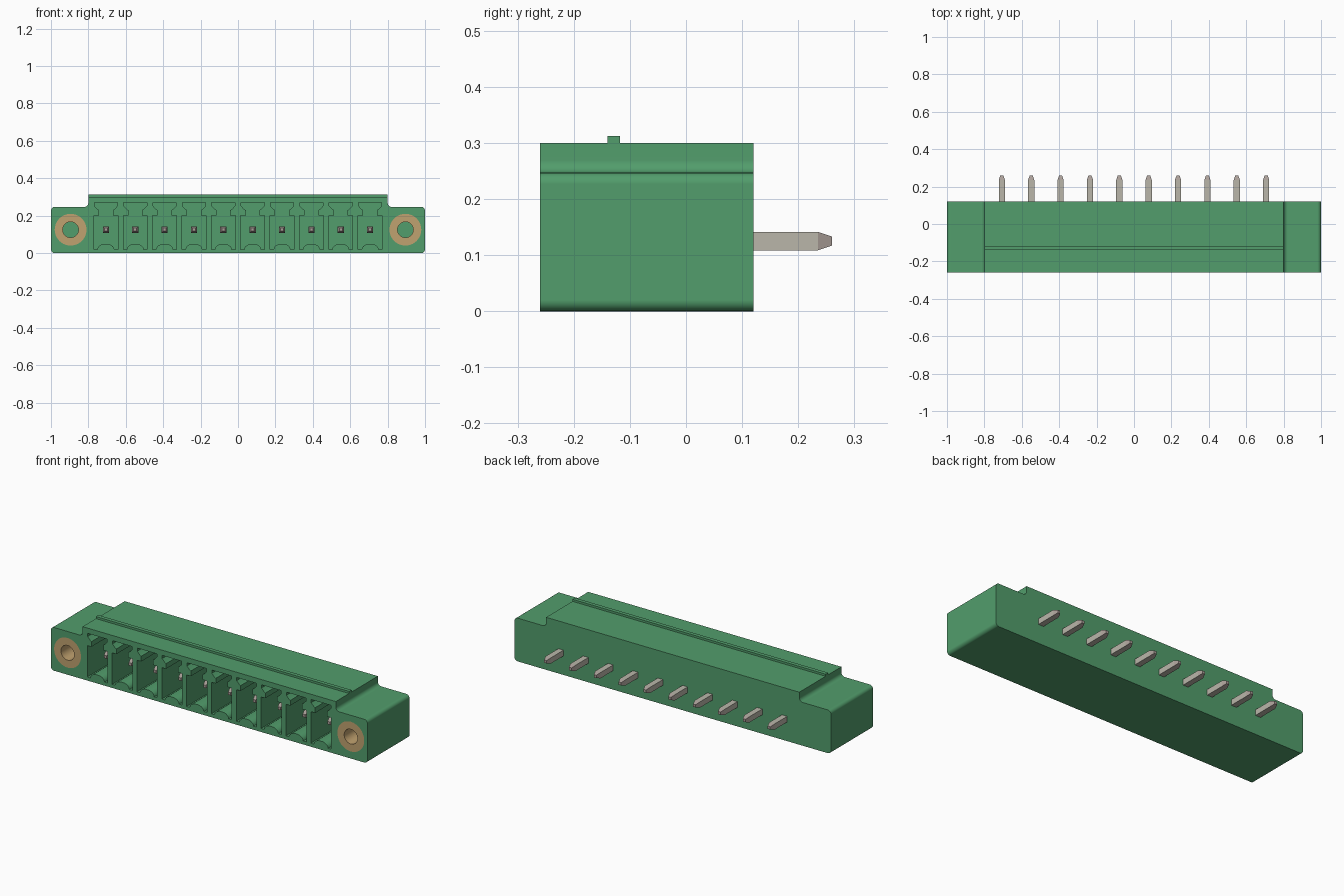
import bpy, bmesh
from math import sin, cos, pi, tau
from mathutils import Vector, Matrix

cube = bpy.data.objects.get("Cube")
if cube:
    bpy.data.objects.remove(cube, do_unlink=True)


def material(name, rgb):
    m = bpy.data.materials.new(name)
    m.use_nodes = True
    m.diffuse_color = (*rgb, 1)
    m.node_tree.nodes["Principled BSDF"].inputs["Base Color"].default_value = (*rgb, 1)
    return m


GREEN = material("green plastic", (0.085, 0.34, 0.15))
BRASS = material("brass", (0.53, 0.36, 0.16))
TIN = material("tin", (0.49, 0.47, 0.40))
TIP = material("tin tip", (0.41, 0.35, 0.32))

FRONT, BACK = -0.26, 0.12
AXIS_Z = 0.125
PINS, PITCH = 10, 0.157
FLANGE_X = 0.895
INSERT_END = 0.0
pin_xs = [(i - (PINS - 1) / 2) * PITCH for i in range(PINS)]


def finish(bm, name, *mats):
    bmesh.ops.recalc_face_normals(bm, faces=bm.faces)
    mesh = bpy.data.meshes.new(name)
    bm.to_mesh(mesh)
    bm.free()
    ob = bpy.data.objects.new(name, mesh)
    bpy.context.collection.objects.link(ob)
    for m in mats:
        mesh.materials.append(m)
    return ob


def smooth(ob):
    bpy.ops.object.select_all(action='DESELECT')
    ob.select_set(True)
    bpy.context.view_layer.objects.active = ob
    bpy.ops.object.shade_smooth_by_angle(angle=0.6)
    mod = ob.modifiers.new("flat sides", 'WEIGHTED_NORMAL')
    mod.keep_sharp = True


def prism(bm, outline, y0, y1, x=0.0):
    """Extrude an XZ outline along y."""
    face = bm.faces.new([bm.verts.new((x + px, y0, pz)) for px, pz in outline])
    out = bmesh.ops.extrude_face_region(bm, geom=[face])["geom"]
    verts = [v for v in out if isinstance(v, bmesh.types.BMVert)]
    bmesh.ops.translate(bm, verts=verts, vec=(0, y1 - y0, 0))


def rounded(corners, steps=6):
    """Round the right-angle corners of an outline of (x, z, radius)."""
    pts = []
    for i, (x, z, r) in enumerate(corners):
        p = Vector((x, z))
        if not r:
            pts.append(p)
            continue
        a = (Vector(corners[i - 1][:2]) - p).normalized()
        b = (Vector(corners[(i + 1) % len(corners)][:2]) - p).normalized()
        centre = p + r * (a + b)
        for k in range(steps + 1):
            t = k / steps * pi / 2
            pts.append(centre - r * (b * cos(t) + a * sin(t)))
    return pts


def mirrored(half):
    return half + [(-x, z, *rest) for x, z, *rest in reversed(half)]


# Housing: stepped block with rounded flanges
half = [(1, 0, 0.02), (1, 0.247, 0.02), (0.8, 0.247, 0.022), (0.8, 0.3, 0)]
bm = bmesh.new()
prism(bm, rounded(mirrored(half)), FRONT, BACK)
housing = finish(bm, "housing", GREEN)

# Keyed contact pockets and insert bores, cut from the front
arch = [(0.045 * cos(k * pi / 10), 0.02 + 0.03 * sin(k * pi / 10)) for k in range(5)]
key_half = list(reversed(arch)) + [
    (0.064, 0.02), (0.064, 0.2), (0.037, 0.2), (0.037, 0.23),
    (0.046, 0.235), (0.062, 0.252), (0.062, 0.27)]
bm = bmesh.new()
for x in pin_xs:
    prism(bm, mirrored(key_half), FRONT - 0.05, 0.05, x)
bore = [(0.085 * cos(k * tau / 40), AXIS_Z + 0.085 * sin(k * tau / 40)) for k in range(40)]
for side in (-1, 1):
    prism(bm, bore, FRONT - 0.05, INSERT_END, side * FLANGE_X)
cutter = finish(bm, "pocket_cutter", GREEN)
cutter.hide_render = True
cut = housing.modifiers.new("pockets", 'BOOLEAN')
cut.operation = 'DIFFERENCE'
cut.solver = 'EXACT'
cut.object = cutter
bpy.context.view_layer.objects.active = housing
bpy.ops.object.modifier_apply(modifier=cut.name)
bpy.data.objects.remove(cutter, do_unlink=True)
smooth(housing)

# Latch ridge along the top
bm = bmesh.new()
prism(bm, mirrored([(0.8, 0.295), (0.8, 0.312)]), -0.14, -0.118)
finish(bm, "latch_ridge", GREEN)

# Threaded flange inserts: lathed sleeves
for side, label in ((-1, "right"), (1, "left")):
    bm = bmesh.new()
    ring = [bm.verts.new((r, y, 0)) for r, y in
            ((0.085, FRONT), (0.042, FRONT), (0.042, INSERT_END), (0.085, INSERT_END))]
    edges = [bm.edges.new((ring[i - 1], ring[i])) for i in range(4)]
    bmesh.ops.spin(bm, geom=ring + edges, cent=(0, 0, 0), axis=(0, 1, 0),
                   angle=tau, steps=40, use_merge=True)
    bmesh.ops.remove_doubles(bm, verts=bm.verts, dist=0.0001)
    bmesh.ops.translate(bm, verts=bm.verts, vec=(side * FLANGE_X, 0, AXIS_Z))
    smooth(finish(bm, label + "_flange_insert", BRASS))

# Contact pins: square bars with tapered ends
PIN_FRONT, PIN_BACK, TAPER = -0.19, 0.26, 0.025
for i, x in enumerate(pin_xs):
    bm = bmesh.new()
    rings = []
    for y, r in ((PIN_FRONT, 0.008), (PIN_FRONT + TAPER, 0.0165),
                 (PIN_BACK - TAPER, 0.0165), (PIN_BACK, 0.008)):
        rings.append([bm.verts.new((x + sx * r, y, AXIS_Z + sz * r))
                      for sx, sz in ((-1, -1), (1, -1), (1, 1), (-1, 1))])
    bm.faces.new(rings[0])
    bm.faces.new(rings[-1])
    for a, b in zip(rings, rings[1:]):
        for k in range(4):
            bm.faces.new((a[k - 1], a[k], b[k], b[k - 1]))
    bm.normal_update()
    for f in bm.faces:
        y = f.calc_center_median().y
        f.material_index = int(y < PIN_FRONT + TAPER or y > PIN_BACK - TAPER)
    finish(bm, f"contact_pin_{i + 1}", TIN, TIP)
